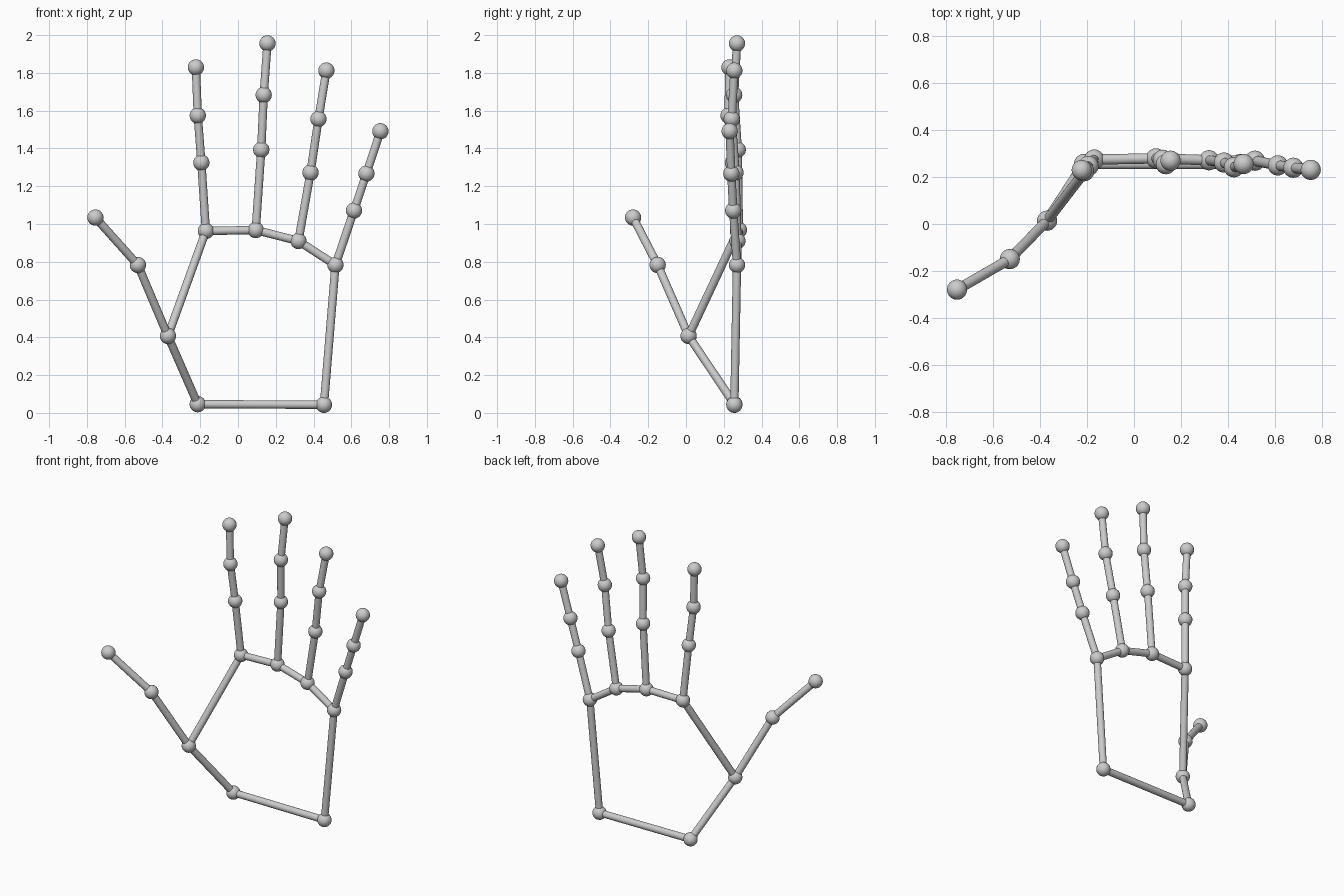
import bpy
from mathutils import Vector

if "Cube" in bpy.data.objects:
    bpy.data.objects.remove(bpy.data.objects["Cube"])

JOINT_R, BONE_R = 0.043, 0.022

grey = bpy.data.materials.new("light grey")
grey.diffuse_color = (0.60, 0.60, 0.60, 1)
grey.use_nodes = True
grey.node_tree.nodes["Principled BSDF"].inputs["Base Color"].default_value = grey.diffuse_color

# Joint chains of the hand, from base to tip
chains = {
    "thumb": [(-0.371, 0.014, 0.407), (-0.530, -0.150, 0.783), (-0.755, -0.280, 1.034)],
    "index": [(-0.170, 0.275, 0.963), (-0.194, 0.248, 1.325), (-0.213, 0.225, 1.574), (-0.223, 0.230, 1.829)],
    "middle": [(0.094, 0.280, 0.968), (0.123, 0.274, 1.393), (0.136, 0.255, 1.683), (0.156, 0.270, 1.956)],
    "ring": [(0.320, 0.272, 0.910), (0.384, 0.262, 1.272), (0.426, 0.242, 1.556), (0.468, 0.256, 1.812)],
    "little": [(0.516, 0.270, 0.783), (0.614, 0.250, 1.071), (0.680, 0.240, 1.267), (0.754, 0.231, 1.491)],
}
wrist = {"wrist_inner": (-0.213, 0.256, 0.046), "wrist_outer": (0.455, 0.256, 0.043)}


def finish(name):
    ob = bpy.context.object
    ob.name = name
    ob.data.materials.append(grey)
    bpy.ops.object.shade_smooth_by_angle()


def joint(name, p):
    bpy.ops.mesh.primitive_uv_sphere_add(segments=32, ring_count=16, radius=JOINT_R, location=p)
    finish(name + "_joint")


def bone(name, a, b):
    a, b = Vector(a), Vector(b)
    d = b - a
    bpy.ops.mesh.primitive_cylinder_add(vertices=32, radius=BONE_R, depth=d.length, location=(a + b) / 2,
                                        rotation=d.to_track_quat('Z', 'Y').to_euler())
    finish(name + "_bone")


# Fingers and thumb
for name, pts in chains.items():
    for i, p in enumerate(pts):
        joint(f"{name}_{i + 1}", p)
    for i in range(len(pts) - 1):
        bone(f"{name}_{i + 1}", pts[i], pts[i + 1])

# Wrist joints
for name, p in wrist.items():
    joint(name, p)

# Closed loop of bones around the palm
loop = [wrist["wrist_inner"]] + [c[0] for c in chains.values()] + [wrist["wrist_outer"]]
for i, p in enumerate(loop):
    bone(f"palm_{i + 1}", p, loop[(i + 1) % len(loop)])
